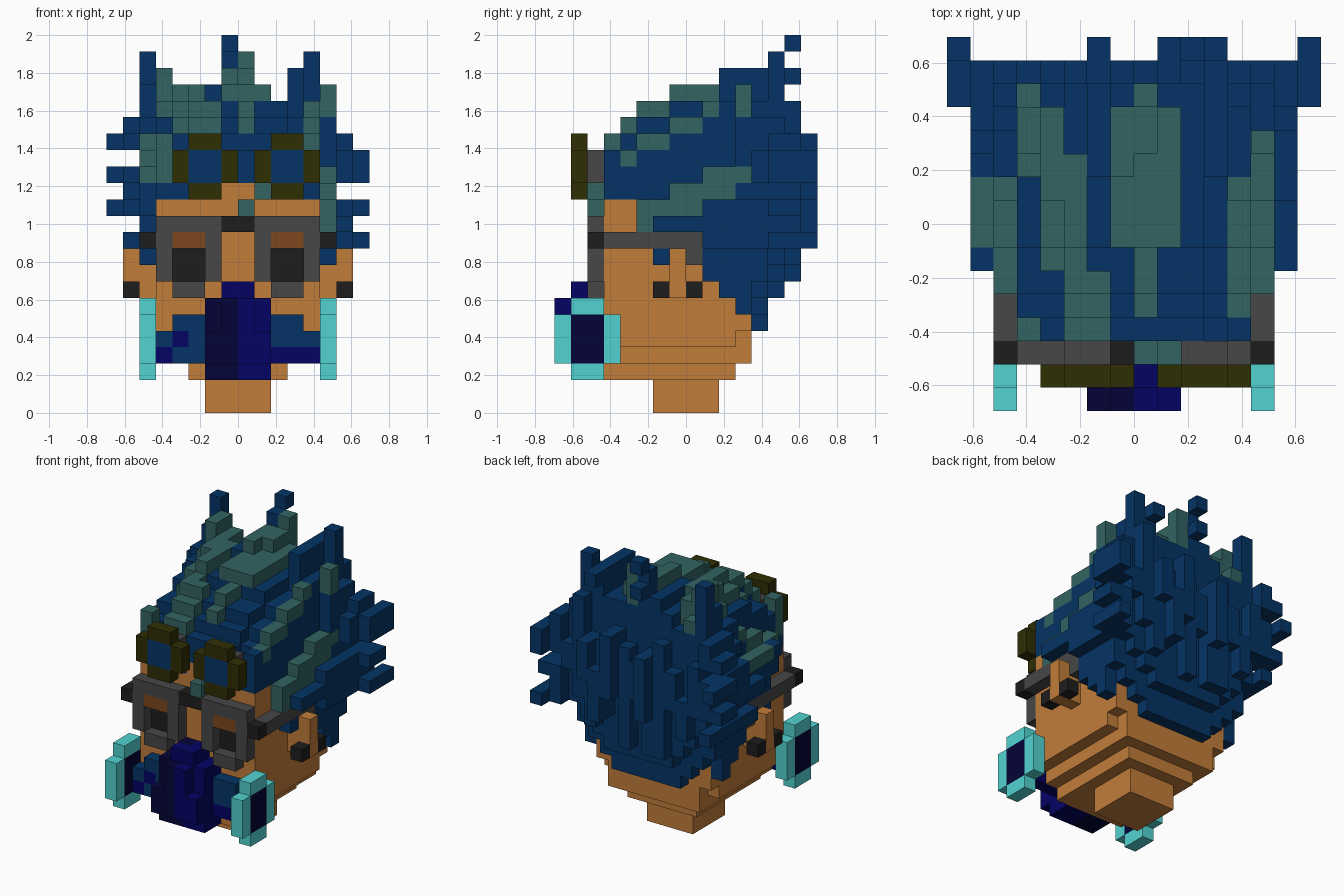
import bpy, bmesh, random
from mathutils import Vector

random.seed(4)
U = 2 / 23  # size of one cube

old = bpy.data.objects.get("Cube")
if old:
    bpy.data.objects.remove(old, do_unlink=True)


def material(name, rgb):
    lin = [((c / 255 + 0.055) / 1.055) ** 2.4 if c > 10 else c / 255 / 12.92 for c in rgb]
    m = bpy.data.materials.new(name)
    m.use_nodes = True
    m.diffuse_color = (*lin, 1)
    m.node_tree.nodes["Principled BSDF"].inputs["Base Color"].default_value = (*lin, 1)
    return m


MATS = {
    "skin": material("skin", (193, 125, 58)),
    "blue": material("hair blue", (5, 52, 102)),
    "teal": material("hair teal", (50, 99, 98)),
    "olive": material("olive", (47, 46, 4)),
    "grey": material("dark grey", (71, 71, 71)),
    "black": material("soft black", (29, 29, 29)),
    "brown": material("brown", (125, 71, 29)),
    "cyan": material("cyan", (82, 212, 210)),
    "navy": material("navy", (3, 3, 100)),
    "ink": material("ink navy", (4, 4, 56)),
}
SIDES = [Vector(d) for d in ((1, 0, 0), (-1, 0, 0), (0, 1, 0), (0, -1, 0), (0, 0, 1), (0, 0, -1))]


def fill(cells, colour, xs, ys, zs):
    """Fill a block of cells; a later block repaints an earlier one."""
    for x in range(*xs):
        for y in range(*ys):
            for z in range(*zs):
                cells[x, y, z] = colour


def build(name, cells):
    """Make a mesh from the outer faces of a set of cubes."""
    bm = bmesh.new()
    used = sorted(set(cells.values()))
    for cell, colour in cells.items():
        mid = Vector(cell) + Vector((0.5, 0.5, 0.5))
        for n in SIDES:
            if tuple(int(a + b) for a, b in zip(cell, n)) in cells:
                continue
            t = Vector((n.y, n.z, n.x))
            b = n.cross(t)
            quad = [mid + (n + t * i + b * j) / 2 for i, j in ((-1, -1), (1, -1), (1, 1), (-1, 1))]
            f = bm.faces.new([bm.verts.new(p * U) for p in quad])
            f.material_index = used.index(colour)
    bmesh.ops.remove_doubles(bm, verts=bm.verts, dist=0.001)
    me = bpy.data.meshes.new(name)
    bm.to_mesh(me)
    bm.free()
    for colour in used:
        me.materials.append(MATS[colour])
    bpy.context.collection.objects.link(bpy.data.objects.new(name, me))


def blocks(name, *items):
    cells = {}
    for item in items:
        fill(cells, *item)
    build(name, cells)
    return cells


def flip(xs, side):
    return xs if side > 0 else (-xs[1], -xs[0])


def plate(name, colour, xs, zs, y):
    bpy.ops.mesh.primitive_cube_add(size=1)
    o = bpy.context.object
    o.name = name
    o.dimensions = ((xs[1] - xs[0]) * U, 0.008, (zs[1] - zs[0]) * U)
    o.location = (sum(xs) / 2 * U, y * U - 0.004, sum(zs) / 2 * U)
    o.data.materials.append(MATS[colour])


# Head with stepped jaw and neck
solid = blocks("head",
               ("skin", (-2, 2), (-2, 2), (0, 2)),
               ("skin", (-3, 3), (-5, 3), (2, 3)),
               ("skin", (-4, 4), (-5, 4), (3, 4)),
               ("skin", (-5, 5), (-5, 3), (4, 13)),
               ("skin", (-4, 4), (3, 4), (4, 5)),
               ("skin", (-5, 5), (3, 4), (5, 13)),
               ("skin", (-1, 1), (-5, -4), (13, 14)))

# Spectacles, eyes, ears and filters, mirrored
for name, s in (("left", 1), ("right", -1)):
    solid |= blocks(name + "_spectacle_arm",
                    ("grey", flip((5, 6), s), (-5, 1), (10, 11)),
                    ("grey", flip((5, 6), s), (0, 1), (9, 10)),
                    ("black", flip((5, 6), s), (-6, -5), (10, 11)))
    frame = {}
    fill(frame, "grey", flip((1, 5), s), (-6, -5), (8, 12))
    fill(frame, "grey", flip((2, 4), s), (-6, -5), (7, 8))
    fill(frame, "brown", flip((2, 4), s), (-6, -5), (10, 11))
    for x in range(*flip((2, 4), s)):
        for z in range(8, 10):
            del frame[x, -6, z]
    fill(frame, "black", flip((0, 1), s), (-6, -5), (11, 12))
    build(name + "_spectacle", frame)
    plate(name + "_eye", "black", flip((2, 4), s), (8, 10), -5)
    # Ear pierced by a stud from front to back
    solid |= blocks(name + "_ear",
                    ("skin", flip((5, 7), s), (-1, 0), (7, 10)),
                    ("black", flip((6, 7), s), (-2, -1), (7, 8)),
                    ("black", flip((6, 7), s), (0, 1), (7, 8)))
    # Breathing filter disc
    blocks(name + "_filter",
           ("cyan", flip((5, 6), s), (-8, -4), (3, 6)),
           ("cyan", flip((5, 6), s), (-7, -5), (2, 7)),
           ("ink", flip((5, 6), s), (-7, -5), (3, 6)))
    # Mask strap between mouthpiece and filter
    blocks(name + "_mask_strap",
           ("blue", flip((2, 5), s), (-6, -5), (3, 5)),
           ("blue", flip((2, 4), s), (-6, -5), (5, 6)),
           ("navy", flip((3, 4), s) if s < 0 else (2, 4), (-6, -5), (4, 5) if s < 0 else (3, 4)),
           ("navy", flip((4, 5), s), (-6, -5), (3, 4)))

# Hair body: each column runs from a hairline to a sloping top
FRONT_TOP = {-5: 17, -4: 18, -3: 19, -2: 19, 5: 20, 6: 18}
HAIRLINE = {-5: 13, -4: 13, -3: 12, 1: 8, 2: 7, 3: 6, 4: 5, 5: 7, 6: 8}
DROP = [0, 0, 0, 1, 1, 2]
STREAK = {-6: (-3, 2), -5: (2, 6), -4: (-2, 5), -3: (-5, 3), -2: (-5, -2),
          -1: (-1, 3), 0: (-4, 6), 1: (-1, 5), 4: (-4, 2), 5: (-3, 4)}


def column_top(x, y, streak):
    """Outer columns climb toward the back; the rest follow the crown."""
    if x == 5:
        return 13 + max(0, y + 3) // 2 if y < 4 else 17
    if x == -6:
        return 15 + max(0, y + 3) // 2 if y < 2 else 18
    if x == 4:
        return min(19, 17 + (y + 5) // 2 - (y < 6))
    return FRONT_TOP.get(y, 20) - DROP[max(x, -x - 1)] - (not streak)


hair = {}
for y in range(-5, 7):
    w = 5 if y < -3 else 6
    for x in range(-w, w):
        lo, hi = STREAK.get(x, (0, 0))
        streak = lo <= y < hi
        top = column_top(x, y, streak)
        low = HAIRLINE.get(y, 9)
        if y > 3:
            low += max(0, max(x, -x - 1) - 2)
        if y == 6:
            low += random.randint(0, 4)
            top -= random.randint(0, 3)
        fill(hair, "blue", (x, x + 1), (y, y + 1), (low, top))
        if streak:
            fill(hair, "teal", (x, x + 1), (y, y + 1), (top - (2 if x == 5 else 1), top))

# Tufts along the crown
for tuft in (
    ("blue", (-6, -5), (4, 6), (17, 20)), ("blue", (-6, -5), (5, 6), (20, 22)),
    ("teal", (-5, -4), (3, 5), (17, 21)),
    ("teal", (-4, -3), (1, 5), (18, 20)), ("blue", (-2, -1), (2, 6), (18, 20)),
    ("teal", (-1, 0), (2, 5), (19, 21)), ("blue", (-1, 0), (5, 6), (19, 22)),
    ("blue", (-1, 0), (6, 7), (20, 21)), ("blue", (-1, 0), (6, 7), (22, 23)),
    ("teal", (0, 1), (3, 5), (19, 21)), ("teal", (0, 1), (5, 6), (19, 22)),
    ("blue", (3, 4), (2, 6), (18, 21)), ("blue", (3, 4), (6, 7), (20, 21)),
    ("blue", (4, 5), (5, 6), (18, 22)), ("blue", (5, 6), (3, 6), (15, 18)),
    ("teal", (5, 6), (3, 4), (18, 20)), ("teal", (-5, -4), (-5, -4), (14, 17)),
):
    fill(hair, *tuft)

# Sideways locks: start, height and outward tip
for side, rows in ((1, ((1, 10, 8), (-2, 11, 7), (1, 12, 8), (4, 14, 8), (4, 15, 8), (5, 16, 7))),
                   (-1, ((1, 10, 7), (0, 12, 8), (2, 13, 7), (-2, 14, 8), (3, 16, 8), (4, 17, 7)))):
    for start, z, tip in rows:
        fill(hair, "blue", flip((6, 7), side), (start, 7), (z, z + 1))
        if tip == 8:
            fill(hair, "blue", flip((7, 8), side), (5, 7 + z % 4 // 2), (z, z + 1))
fill(hair, "teal", (-7, -6), (-1, 2), (14, 15))

# Back locks
for x, z0, z1 in ((-2, 11, 16), (1, 12, 17), (2, 10, 14), (3, 13, 16)):
    fill(hair, "blue", (x, x + 1), (6, 8), (z0, z1))
build("hair", {c: v for c, v in hair.items() if c not in solid})
blocks("forehead_lock", ("teal", (0, 1), (-6, -5), (12, 13)), ("teal", (1, 2), (-6, -5), (13, 14)))

# Raised goggles
for name, x in (("right", -4), ("left", 1)):
    blocks(name + "_goggle",
           ("olive", (x, x + 4), (-7, -6), (14, 16)),
           ("olive", (x + 1, x + 3), (-7, -6), (13, 17)),
           ("blue", (x + 1, x + 3), (-7, -6), (14, 16)))
    blocks(name + "_goggle_mount", ("grey", (x + 1, x + 3), (-6, -5), (14, 16)))

# Mouthpiece, dark on one half
mask = {}
for colour, s in (("navy", 1), ("ink", -1)):
    fill(mask, colour, flip((0, 2), s), (-7, -5), (2, 7))
    fill(mask, colour, flip((0, 2), s), (-8, -7), (3, 5))
    fill(mask, colour, flip((0, 1), s), (-8, -7), (5, 7))
    fill(mask, colour, flip((0, 1), s), (-7, -5), (7, 8))
fill(mask, "navy", (-1, 0), (-7, -6), (7, 8))
build("mouthpiece", mask)
